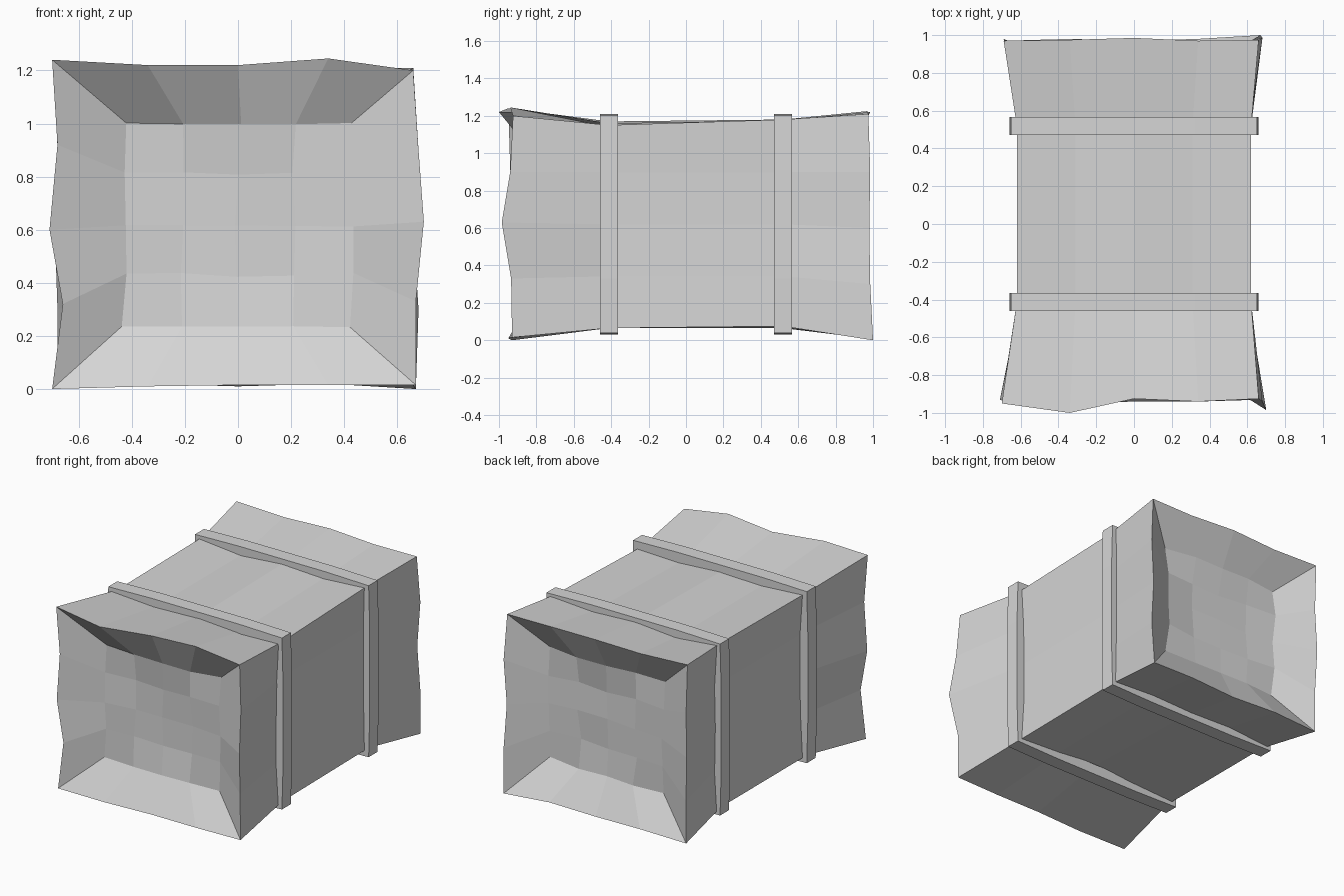
import bpy
import bmesh
import random

random.seed(4)
if "Cube" in bpy.data.objects:
    bpy.data.objects.remove(bpy.data.objects["Cube"], do_unlink=True)

gray = bpy.data.materials.new("plain gray")
gray.use_nodes = True
color = (0.67, 0.67, 0.67, 1)
gray.diffuse_color = color
gray.node_tree.nodes["Principled BSDF"].inputs["Base Color"].default_value = color

MID = 0.62
STEPS = range(-2, 3)
# Perimeter of the square end, counter-clockwise from the lower left corner
LOOP = ([(u, -2) for u in range(-2, 2)] + [(2, v) for v in range(-2, 2)]
        + [(-u, 2) for u in range(-2, 2)] + [(-2, -v) for v in range(-2, 2)])


def wobble(amount):
    return random.uniform(-amount, amount)


def finish(bm, name):
    bmesh.ops.recalc_face_normals(bm, faces=bm.faces[:])
    mesh = bpy.data.meshes.new(name)
    bm.to_mesh(mesh)
    bm.free()
    mesh.materials.append(gray)
    obj = bpy.data.objects.new(name, mesh)
    bpy.context.collection.objects.link(obj)


def add_ring(bm, points):
    return [bm.verts.new(p) for p in points]


def bridge(bm, a, b):
    for i in range(len(a)):
        k = (i + 1) % len(a)
        bm.faces.new((a[i], a[k], b[k], b[i]))


def waist(y, top, bottom):
    """Pinched cross-section beneath a strap, with uneven sides."""
    points = []
    for u, v in LOOP:
        x, z = 0.31 * u, MID + 0.278 * v
        if abs(u) == 2 and abs(v) < 2:
            x *= 0.98 + wobble(0.015)
        if v == 2:
            z = top[u + 2]
        if v == -2:
            z = bottom[u + 2]
        points.append((x, y, z))
    return points


def dished_end(bm, rim, y, side):
    """Recessed crumpled panel joined to a flared rim, deepest in the corners."""
    grid = {}
    for u in STEPS:
        for v in STEPS:
            inner = abs(u) < 2 and abs(v) < 2
            corner = abs(u) == 2 and abs(v) == 2
            sink = 0.02 if inner or corner else 0
            grid[u, v] = bm.verts.new((0.215 * u + wobble(0.012),
                                       y - side * (sink + wobble(0.01)),
                                       MID + 0.19 * v + wobble(0.008)))
    for u in range(-2, 2):
        for v in range(-2, 2):
            bm.faces.new((grid[u, v], grid[u + 1, v],
                          grid[u + 1, v + 1], grid[u, v + 1]))
    bridge(bm, rim, [grid[p] for p in LOOP])


# Flared rims: bottom, right, top, left
front_rim = [
    (-.7, -.93, 0), (-.34, -.95, .01), (0, -.94, .015), (.34, -.94, .015),
    (.67, -.93, .015), (.67, -.935, .33), (.7, -.985, .63), (.68, -.94, .9),
    (.66, -.925, 1.2), (.34, -.94, 1.245), (0, -.925, 1.22), (-.34, -1, 1.22),
    (-.7, -.95, 1.24), (-.68, -.94, .92), (-.71, -.93, .6), (-.66, -.93, .32)]
back_rim = [
    (-.68, .97, .01), (-.34, .98, .02), (0, .97, .01), (.34, .98, .02),
    (.67, 1, 0), (.68, .985, .3), (.66, .98, .6), (.68, .985, .9),
    (.66, .975, 1.21), (.34, .97, 1.21), (0, .985, 1.22), (-.34, .975, 1.21),
    (-.69, .97, 1.225), (-.68, .97, .9), (-.69, .98, .6), (-.68, .97, .3)]

# Wrapped body with dished ends
bm = bmesh.new()
rings = [add_ring(bm, p) for p in (
    front_rim,
    waist(-0.412, (1.17, 1.15, 1.16, 1.14, 1.15), (.065, .08, .11, .08, .065)),
    waist(0.518, (1.18, 1.15, 1.175, 1.16, 1.18), (.065, .09, .08, .09, .075)),
    back_rim)]
for a, b in zip(rings, rings[1:]):
    bridge(bm, a, b)
dished_end(bm, rings[0], -0.82, -1)
dished_end(bm, rings[-1], 0.86, 1)
finish(bm, "wrapped_body")


def strap_ring(bm, y, size):
    """Square loop with sides that bulge very slightly."""
    points = []
    for u, v in LOOP:
        swell = 0.008 * (abs(u) != abs(v))
        width = swell if abs(u) == 2 else 0
        height = swell if abs(v) == 2 else 0
        points.append((size * u * (0.326 + width / 2), y,
                       MID + size * v * (0.291 + height / 2)))
    return add_ring(bm, points)


# Straps around the waist, as closed square frames
for name, y in (("front_strap", -0.412), ("back_strap", 0.518)):
    bm = bmesh.new()
    loops = [strap_ring(bm, y + dy, size) for dy, size in (
        (-0.048, 0.88), (-0.048, 1), (0.048, 1), (0.048, 0.88))]
    for i in range(len(loops)):
        bridge(bm, loops[i - 1], loops[i])
    finish(bm, name)
